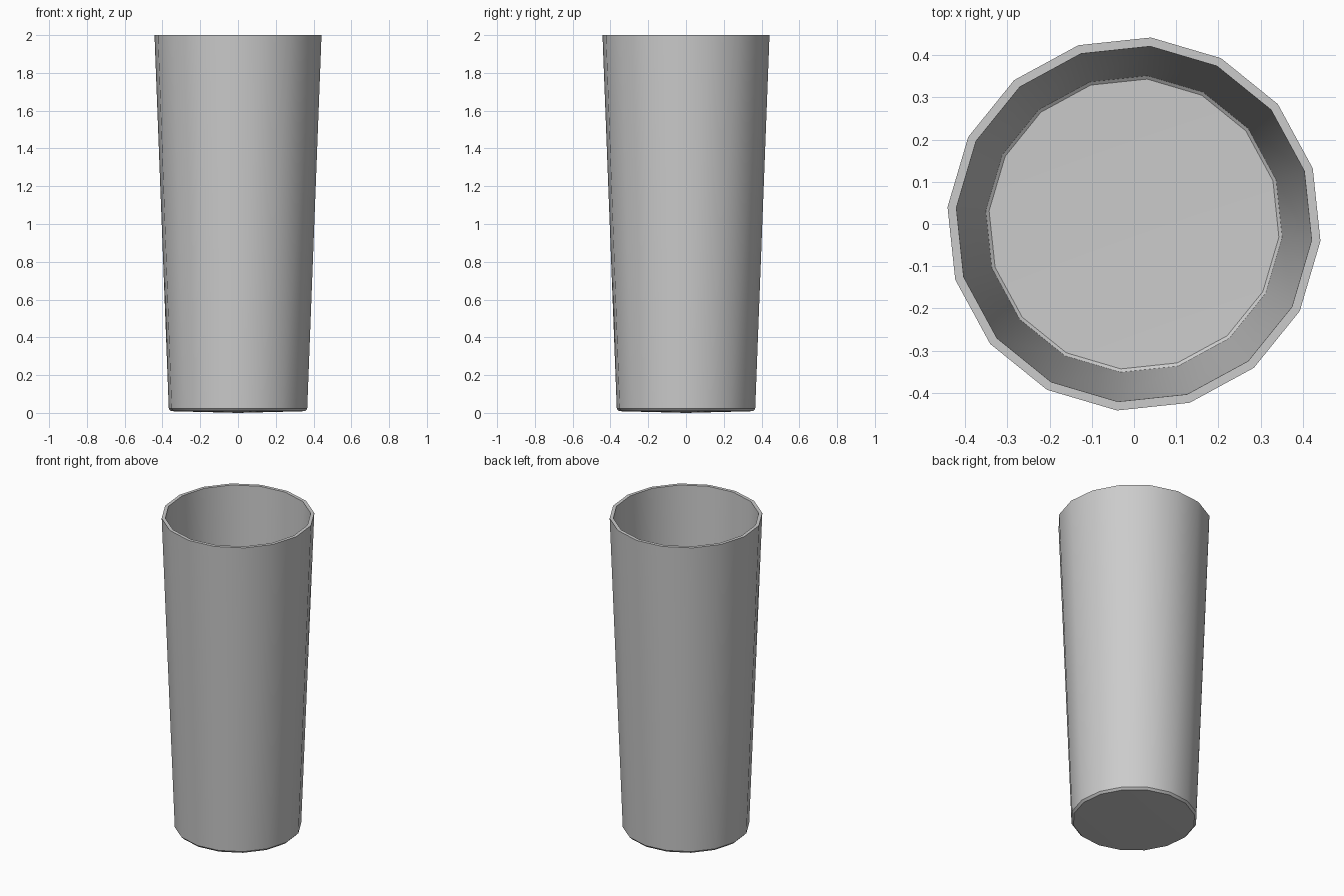
import bpy, bmesh, math

if "Cube" in bpy.data.objects:
    bpy.data.objects.remove(bpy.data.objects["Cube"])

SIDES = 16
TURN = math.radians(-5.2)

# Profile (radius, height): outside from base to rim, then down the inside
PROFILE = [(0.356, 0.009), (0.368, 0.022), (0.444, 2.0),
           (0.423, 2.0), (0.353, 0.036), (0.345, 0.03)]

bm = bmesh.new()


def ring(radius, z):
    return [bm.verts.new((radius * math.cos(TURN + 2 * math.pi * i / SIDES),
                          radius * math.sin(TURN + 2 * math.pi * i / SIDES), z))
            for i in range(SIDES)]


# Walls and rim
rings = [ring(r, z) for r, z in PROFILE]
for a, b in zip(rings, rings[1:]):
    for i in range(SIDES):
        j = (i + 1) % SIDES
        bm.faces.new((a[i], a[j], b[j], b[i]))

# Slightly domed underside and inner floor
for loop, z in ((rings[0], 0.0), (rings[-1], 0.022)):
    centre = bm.verts.new((0, 0, z))
    for i in range(SIDES):
        bm.faces.new((loop[i], loop[(i + 1) % SIDES], centre))

bmesh.ops.recalc_face_normals(bm, faces=bm.faces)
mesh = bpy.data.meshes.new("tumbler")
bm.to_mesh(mesh)
bm.free()
tumbler = bpy.data.objects.new("tumbler", mesh)
bpy.context.collection.objects.link(tumbler)

# Smooth walls with a crisp rim and base
bpy.context.view_layer.objects.active = tumbler
tumbler.select_set(True)
bpy.ops.object.shade_smooth_by_angle(angle=math.radians(30))
